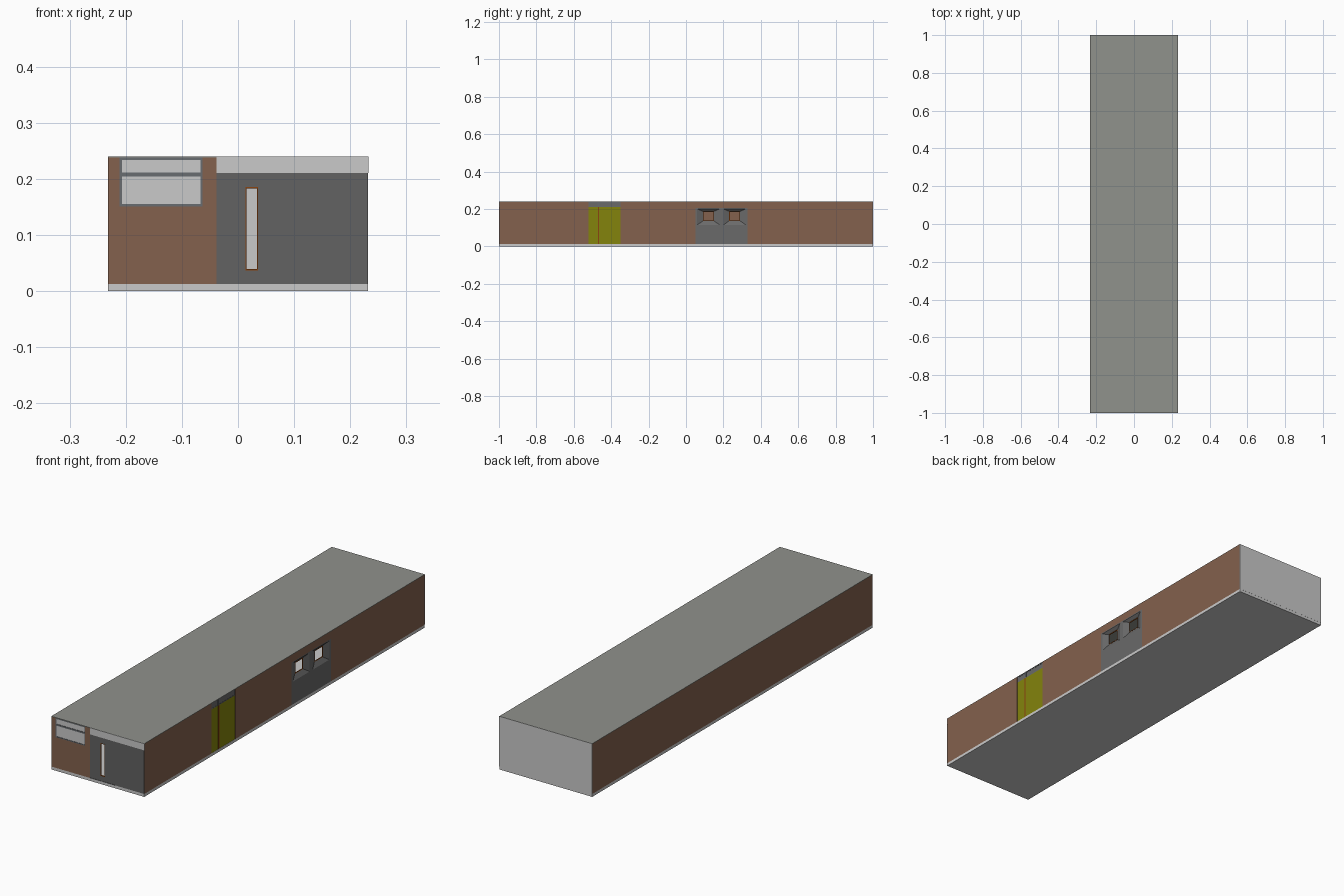
import bpy, bmesh

if "Cube" in bpy.data.objects:
    bpy.data.objects.remove(bpy.data.objects["Cube"])

X, Y, TOP, T, BASE = 0.232, 1.0, 0.238, 0.002, 0.013


def mat(name, hexa):
    def lin(c):
        c /= 255
        return c / 12.92 if c < 0.04045 else ((c + 0.055) / 1.055) ** 2.4
    m = bpy.data.materials.new(name)
    m.diffuse_color = (*[lin(int(hexa[i:i + 2], 16)) for i in (0, 2, 4)], 1)
    m.use_nodes = True
    m.node_tree.nodes["Principled BSDF"].inputs["Base Color"].default_value = m.diffuse_color
    return m


BROWN = mat("brown_brick", "83614D")
LIGHT = mat("light_grey", "CACACA")
DARK = mat("dark_grey", "626262")
ROOF = mat("roof_grey", "90928C")
YELLOW = mat("olive_yellow", "84840C")
SLATE = mat("slate_frame", "686C70")
ORANGE = mat("orange_brown", "8A4310")
GREY = mat("panel_grey", "6A6A6A")

# Wall coordinates: u runs right and v up when looking at the wall, d is depth outward
SIDES = {
    "front": lambda u, v, d=0: (u, -Y - d, v),
    "right": lambda u, v, d=0: (X + d, u, v),
    "left": lambda u, v, d=0: (-X - d, -u, v),
    "back": lambda u, v, d=0: (-u, Y + d, v),
}


def finish(name, bm, material):
    me = bpy.data.meshes.new(name)
    bm.to_mesh(me)
    bm.free()
    me.materials.append(material)
    ob = bpy.data.objects.new(name, me)
    bpy.context.collection.objects.link(ob)
    return ob


def box(name, lo, hi, material):
    bm = bmesh.new()
    bmesh.ops.create_cube(bm, size=1)
    for v in bm.verts:
        v.co = [(a + b) / 2 + c * abs(b - a) for a, b, c in zip(lo, hi, v.co)]
    return finish(name, bm, material)


def plate(name, side, u0, u1, v0, v1, material, d0=-T, d1=0.0):
    f = SIDES[side]
    return box(name, f(u0, v0, d0), f(u1, v1, d1), material)


def wall(name, side, u0, u1, v0, v1, material, holes=()):
    """Thin wall made of a grid of faces, leaving out the holes."""
    f = SIDES[side]
    us = sorted({u0, u1, *[h[0] for h in holes], *[h[1] for h in holes]})
    vs = sorted({v0, v1, *[h[2] for h in holes], *[h[3] for h in holes]})
    bm = bmesh.new()
    for a, b in zip(us, us[1:]):
        for c, d in zip(vs, vs[1:]):
            mu, mv = (a + b) / 2, (c + d) / 2
            if any(h[0] < mu < h[1] and h[2] < mv < h[3] for h in holes):
                continue
            bm.faces.new([bm.verts.new(f(*p)) for p in ((a, c), (b, c), (b, d), (a, d))])
    bmesh.ops.remove_doubles(bm, verts=bm.verts, dist=1e-5)
    ob = finish(name, bm, material)
    s = ob.modifiers.new("thickness", 'SOLIDIFY')
    s.thickness, s.offset = T, -1
    return ob


def frame(name, side, u0, u1, v0, v1, w, material, d0, d1):
    plate(name + "_bottom", side, u0, u1, v0, v0 + w, material, d0, d1)
    plate(name + "_top", side, u0, u1, v1 - w, v1, material, d0, d1)
    plate(name + "_side_a", side, u0, u0 + w, v0 + w, v1 - w, material, d0, d1)
    plate(name + "_side_b", side, u1 - w, u1, v0 + w, v1 - w, material, d0, d1)


# Floor slab and roof
box("floor_slab", (-X, -Y, 0), (X, Y, BASE), LIGHT)
box("roof", (-X, -Y, TOP), (X, Y, 0.24), ROOF)

# Plain walls
wall("left_wall", "left", -Y + T, Y - T, BASE, TOP, BROWN)
plate("back_wall", "back", -X, X, BASE, 0.24, LIGHT, -T, 0.0005)

# Right wall with gaps for the doors and the grey panel
DOOR = (-0.522, -0.35, BASE, TOP)
PANEL = (0.05, 0.33, BASE, 0.205)
wall("right_wall", "right", -Y + T, Y - T, BASE, TOP, BROWN, [DOOR, PANEL])

# Front: brick part with window, dark part with slit, fascia
WIN = (-0.211, -0.063, 0.151, TOP)
SLIT = (0.013, 0.036, 0.037, 0.185)
wall("front_brick_wall", "front", -X, -0.038, BASE, TOP, BROWN, [WIN])
wall("front_dark_wall", "front", -0.038, X, BASE, 0.21, DARK, [SLIT])
plate("front_fascia", "front", -0.038, X + 0.001, 0.21, 0.24, LIGHT, -T, 0.0005)
plate("front_threshold", "front", -0.038, 0.085, 0.0125, 0.0145, DARK, -T, 0.001)
plate("front_window_pane", "front", *WIN, LIGHT, -0.004, -0.002)
frame("front_window_frame", "front", *WIN, 0.004, SLATE, -0.004, 0)
plate("front_window_transom", "front", WIN[0], WIN[1], 0.204, 0.211, SLATE, -0.004, 0)
frame("slit_frame", "front", *SLIT, 0.0025, ORANGE, -0.004, 0.0003)

# Double door with glazing above
SPLIT = -0.468
for n, (a, b) in enumerate([(DOOR[0], SPLIT - 0.003), (SPLIT + 0.003, DOOR[1])]):
    plate(f"door_leaf_{n}", "right", a, b, BASE, 0.21, YELLOW, -0.004, -0.001)
    plate(f"door_light_{n}", "right", a, b, 0.21, TOP, GREY, -0.004, -0.002)
    frame(f"door_light_frame_{n}", "right", a, b, 0.21, TOP, 0.003, SLATE, -0.004, -0.001)
plate("door_post", "right", SPLIT - 0.003, SPLIT + 0.003, BASE, 0.21, ORANGE, -0.004, 0)
plate("door_light_post", "right", SPLIT - 0.003, SPLIT + 0.003, 0.21, TOP, SLATE, -0.004, 0)

# Grey panel with two splayed openings
niches = [(c - 0.06, c + 0.06, 0.115, 0.2) for c in (0.12, 0.26)]
wall("grey_panel", "right", *PANEL, GREY, niches)
for n, (a, b, c, d) in enumerate(niches):
    m = (a + b) / 2
    w = (m - 0.029, m + 0.029, 0.136, 0.187)
    f = SIDES["right"]
    bm = bmesh.new()
    ring = lambda r, dep: [bm.verts.new(f(*p, dep)) for p in
                           ((r[0], r[2]), (r[1], r[2]), (r[1], r[3]), (r[0], r[3]))]
    o, i = ring((a, b, c, d), 0), ring(w, -0.012)
    for k in range(4):
        j = (k + 1) % 4
        bm.faces.new((o[k], o[j], i[j], i[k]))
    finish(f"splayed_reveal_{n}", bm, GREY)
    frame(f"small_window_frame_{n}", "right", *w, 0.003, ORANGE, -0.014, -0.011)
